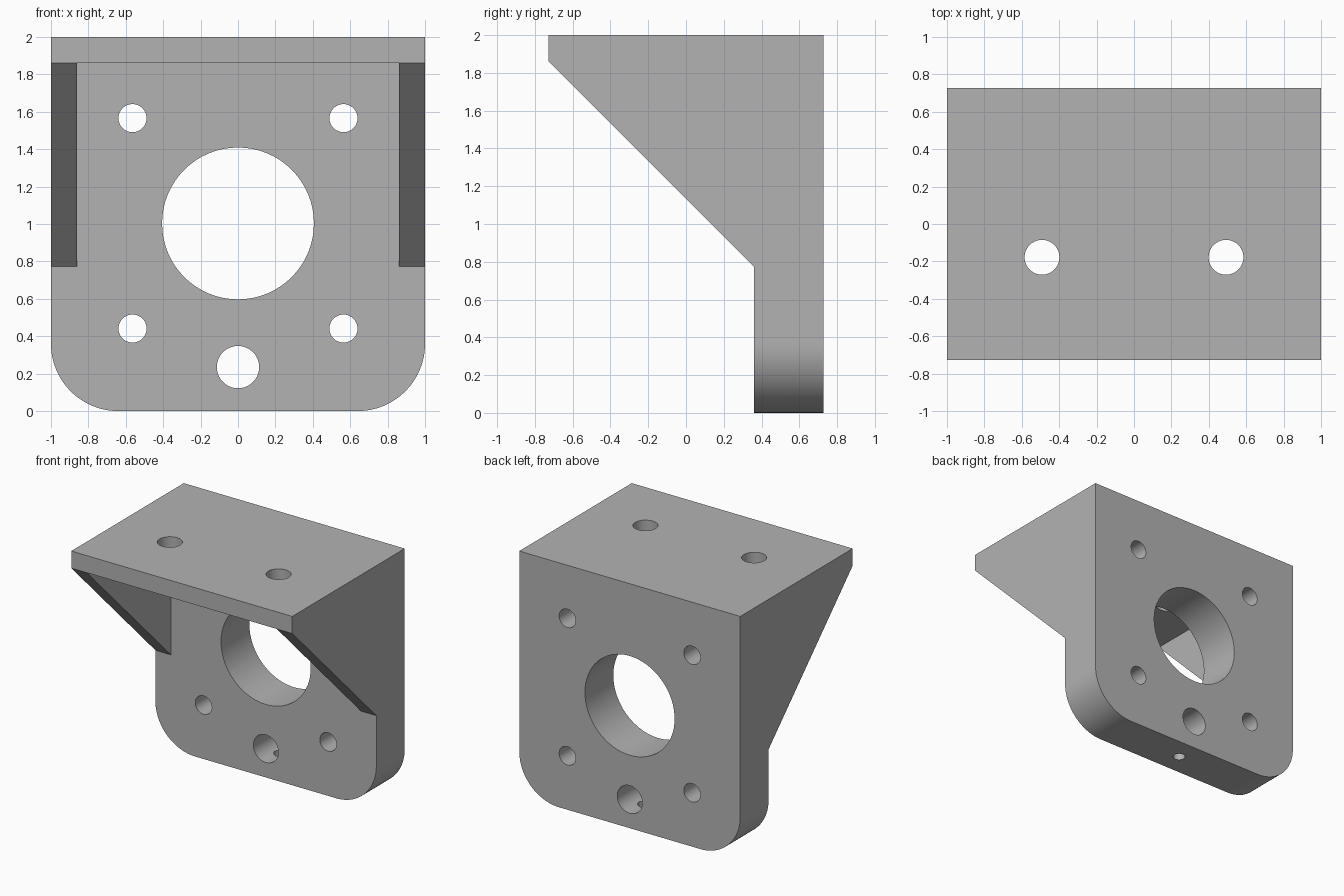
import bpy, bmesh, math
from mathutils import Vector

cube = bpy.data.objects.get("Cube")
if cube:
    bpy.data.objects.remove(cube, do_unlink=True)

BACK, FRONT = 0.727, -0.727     # depth limits
PLATE, WALL = 0.36, 0.14        # plate front face, shelf and gusset thickness
RADIUS = 0.36                   # lower corner rounding

grey = bpy.data.materials.new("plain grey")
grey.use_nodes = True
colour = (0.45, 0.45, 0.45, 1)
grey.diffuse_color = colour
grey.node_tree.nodes["Principled BSDF"].inputs["Base Color"].default_value = colour


def prism(name, points, sweep):
    """Extrude a closed 3D outline along the sweep vector."""
    bm = bmesh.new()
    face = bm.faces.new([bm.verts.new(p) for p in points])
    side = bmesh.ops.extrude_face_region(bm, geom=[face])
    moved = [v for v in side["geom"] if isinstance(v, bmesh.types.BMVert)]
    bmesh.ops.translate(bm, verts=moved, vec=Vector(sweep))
    bmesh.ops.recalc_face_normals(bm, faces=bm.faces)
    mesh = bpy.data.meshes.new(name)
    bm.to_mesh(mesh)
    bm.free()
    mesh.materials.append(grey)
    obj = bpy.data.objects.new(name, mesh)
    bpy.context.collection.objects.link(obj)
    return obj


def circle(radius, count=64):
    return [(radius * math.cos(math.tau * i / count),
             radius * math.sin(math.tau * i / count)) for i in range(count)]


def combine(target, tool, operation="DIFFERENCE"):
    """Apply a boolean and discard its helper."""
    tool.hide_render = True
    mod = target.modifiers.new(tool.name, "BOOLEAN")
    mod.operation, mod.solver, mod.object = operation, "EXACT", tool
    bpy.context.view_layer.objects.active = target
    bpy.ops.object.modifier_apply(modifier=mod.name)
    bpy.data.objects.remove(tool, do_unlink=True)


# Side silhouette: thick plate, sloping gusset and shelf edge
shelf = 2 - WALL
side = [(BACK, -0.1), (BACK, 2.1), (FRONT, 2.1), (FRONT, shelf),
        (PLATE, shelf - (PLATE - FRONT)), (PLATE, -0.1)]
bracket = prism("mounting_bracket", [(-1.1, y, z) for y, z in side], (2.2, 0, 0))

# Front silhouette with rounded lower corners
front = [(1, 2), (-1, 2)]
for cx, start in ((RADIUS - 1, math.pi), (1 - RADIUS, 1.5 * math.pi)):
    for i in range(25):
        a = start + math.pi / 2 * i / 24
        front.append((cx + RADIUS * math.cos(a), RADIUS + RADIUS * math.sin(a)))
combine(bracket, prism("front_outline", [(x, -1, z) for x, z in front], (0, 2, 0)),
        "INTERSECT")

# Open space between the two gussets
w = 1 - WALL
pocket = [(-w, -1), (w, -1), (w, PLATE), (-w, PLATE)]
combine(bracket, prism("pocket", [(x, y, -0.2) for x, y in pocket], (0, 0, shelf + 0.2)))

# Holes through the upright plate: bore, lower hole, four screw holes
holes = [(0, 1.003, 0.406), (0, 0.235, 0.113)]
holes += [(x, z, 0.075) for x in (-0.564, 0.564) for z in (0.441, 1.566)]
for cx, cz, r in holes:
    combine(bracket, prism("plate_hole", [(cx + u, 0.2, cz + v) for u, v in circle(r)],
                           (0, 0.8, 0)))

# Holes through the shelf, and the small one up into the lower hole
mid = (PLATE + BACK) / 2
for cx, cy, z, r, h in ((-0.492, -0.178, 1.7, 0.093, 0.5),
                        (0.492, -0.178, 1.7, 0.093, 0.5),
                        (0, mid, -0.1, 0.047, 0.33)):
    combine(bracket, prism("upright_hole", [(cx + u, cy + v, z) for u, v in circle(r)],
                           (0, 0, h)))

# Smooth the round walls, keep the edges crisp
bpy.ops.object.select_all(action="DESELECT")
bracket.select_set(True)
bpy.context.view_layer.objects.active = bracket
bpy.ops.object.shade_smooth_by_angle(angle=math.radians(30))
